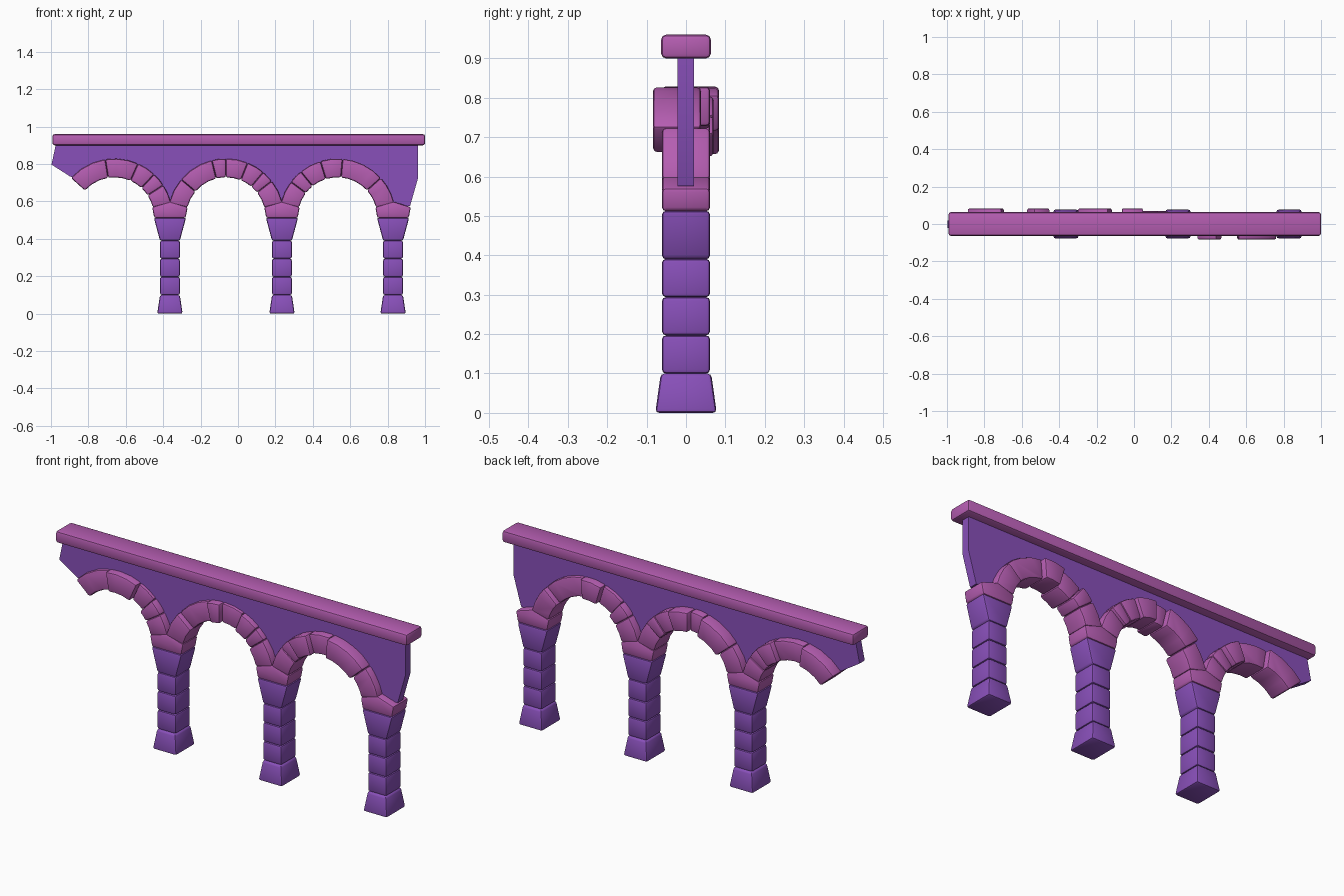
import bpy, bmesh
from math import cos, sin, radians, ceil

cube = bpy.data.objects.get("Cube")
if cube:
    bpy.data.objects.remove(cube, do_unlink=True)


def material(name, rgb):
    m = bpy.data.materials.new(name)
    m.use_nodes = True
    m.diffuse_color = (*rgb, 1)
    m.node_tree.nodes["Principled BSDF"].inputs["Base Color"].default_value = (*rgb, 1)
    return m


PINK = material("pink stone", (0.46, 0.11, 0.44))
PURPLE = material("purple stone", (0.25, 0.08, 0.49))


def finish(name, bm, mat, bevel):
    """Round the sharp edges, shade smooth and link the object."""
    bmesh.ops.recalc_face_normals(bm, faces=bm.faces)
    if bevel:
        sharp = [e for e in bm.edges if e.calc_face_angle(0) > radians(25)]
        bmesh.ops.bevel(bm, geom=sharp, offset=bevel, segments=2, profile=0.5,
                        affect='EDGES', clamp_overlap=True)
    mesh = bpy.data.meshes.new(name)
    bm.to_mesh(mesh)
    bm.free()
    mesh.materials.append(mat)
    obj = bpy.data.objects.new(name, mesh)
    bpy.context.collection.objects.link(obj)
    bpy.ops.object.select_all(action='DESELECT')
    obj.select_set(True)
    bpy.context.view_layer.objects.active = obj
    bpy.ops.object.shade_smooth_by_angle(angle=radians(40))
    return obj


def prism(name, outline, y0, y1, mat, bevel=0.0):
    """Extrude an x-z outline from y0 to y1."""
    bm = bmesh.new()
    face = bm.faces.new([bm.verts.new((x, y0, z)) for x, z in outline])
    new = bmesh.ops.extrude_face_region(bm, geom=[face])["geom"]
    bmesh.ops.translate(bm, vec=(0, y1 - y0, 0),
                        verts=[v for v in new if isinstance(v, bmesh.types.BMVert)])
    return finish(name, bm, mat, bevel)


def block(name, x, z0, z1, low, high, mat, bevel=0.01):
    """Tapered block with (x, y) half sizes at the bottom and the top."""
    bm = bmesh.new()
    bmesh.ops.create_cube(bm, size=2)
    for v in bm.verts:
        hx, hy = high if v.co.z > 0 else low
        v.co = (x + v.co.x * hx, v.co.y * hy, z1 if v.co.z > 0 else z0)
    return finish(name, bm, mat, bevel)


def arc(cx, radius, a0, a1):
    n = max(1, ceil(abs(a1 - a0) / 13))
    angles = [radians(a0 + (a1 - a0) * i / n) for i in range(n + 1)]
    return [(cx + radius * cos(a), SPRING + radius * sin(a)) for a in angles]


SPRING, INNER, OUTER, DEPTH, SHIFT = 0.517, 0.212, 0.312, 0.061, 0.023

# Pillars: foot, three blocks, flared capital and peaked impost
for side, x in (("right", -0.364), ("middle", 0.235), ("left", 0.829)):
    block(f"{side}_pillar_foot", x, 0, 0.1, (0.068, 0.078), (0.053, 0.064), PURPLE)
    for i in range(3):
        z = 0.1 + 0.097 * i
        block(f"{side}_pillar_block_{i + 1}", x, z, z + 0.097,
              (0.053, DEPTH), (0.053, DEPTH), PURPLE)
    block(f"{side}_pillar_capital", x, 0.39, 0.513, (0.053, DEPTH), (0.086, DEPTH), PURPLE)
    prism(f"{side}_pillar_impost",
          [(x - 0.084, 0.512), (x + 0.084, 0.512), (x + 0.095, 0.57),
           (x, 0.6), (x - 0.095, 0.57)], -DEPTH, DEPTH, PINK, 0.01)

# Arch stones: joint angles, and which stones stand forward (-1) or back (1)
arches = (
    ("right", -0.661, (138, 99, 66, 47, 33, 14), (1, 0, 1, 0, 0)),
    ("middle", -0.065, (166, 140, 104, 90, 68, 50, 38, 14), (0, 1, 0, 1, 0.4, 0.4, 0)),
    ("left", 0.532, (166, 143, 129, 107, 85, 42, 14), (0, 0, -1, 0, -1, 0)),
)
for side, cx, joints, shifts in arches:
    for i, s in enumerate(shifts):
        a0, a1 = joints[i], joints[i + 1]
        outline = arc(cx, OUTER, a0, a1) + arc(cx, INNER, a1, a0)
        prism(f"{side}_arch_stone_{i + 1}", outline,
              s * SHIFT - DEPTH, s * SHIFT + DEPTH, PINK, 0.01)

# Thin wall above the arches, with broken ends
wall = [(-0.973, 0.91), (-0.997, 0.797), (-0.9, 0.735)]
for side, cx, joints, shifts in arches:
    wall += arc(cx, 0.27, min(joints[0] + 2, 168) if side != "right" else 134, 12)
wall += [(0.92, 0.576), (0.963, 0.727), (0.963, 0.91)]
prism("spandrel_wall", wall, -0.022, 0.02, PURPLE)

# Top beam
beam = block("top_beam", 0.004, 0.9, 0.96, (0.996, 0.063), (0.996, 0.063), PINK, 0.012)
